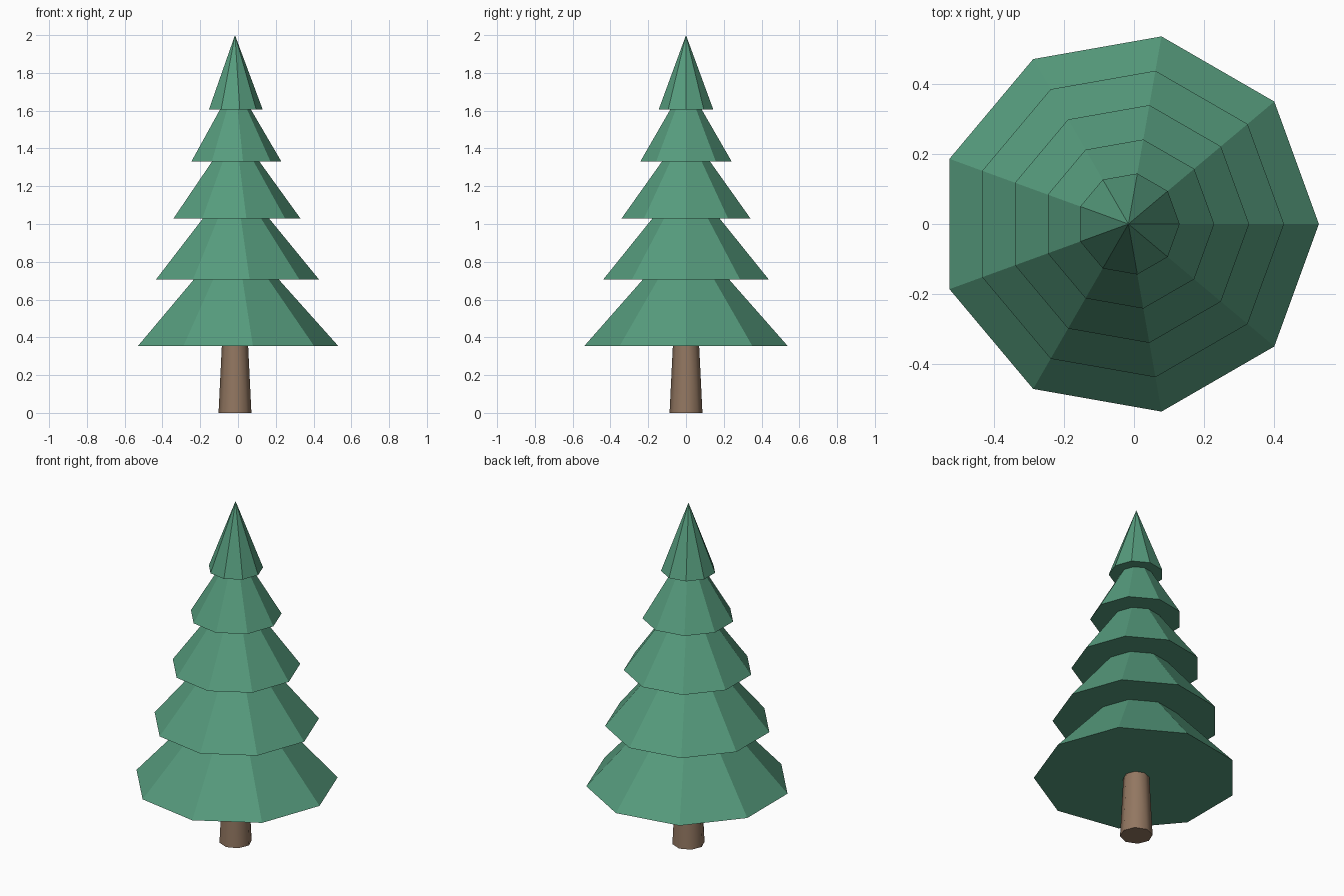
import bpy
import math

if "Cube" in bpy.data.objects:
    bpy.data.objects.remove(bpy.data.objects["Cube"], do_unlink=True)

CENTRE_X = -0.016


def make_material(name, colour):
    mat = bpy.data.materials.new(name)
    mat.use_nodes = True
    mat.diffuse_color = (*colour, 1)
    mat.node_tree.nodes["Principled BSDF"].inputs["Base Color"].default_value = (*colour, 1)
    return mat


def make_cone(name, sides, base_radius, top_radius, base_z, top_z, mat):
    """Upright cone with its first corner pointing along +x."""
    bpy.ops.mesh.primitive_cone_add(
        vertices=sides, radius1=base_radius, radius2=top_radius,
        depth=top_z - base_z, location=(CENTRE_X, 0, (base_z + top_z) / 2),
        rotation=(0, 0, -math.pi / 2))
    obj = bpy.context.object
    obj.name = name
    bpy.ops.object.transform_apply(location=False, rotation=True, scale=False)
    obj.data.materials.append(mat)
    return obj


green = make_material("needle green", (0.093, 0.33, 0.205))
brown = make_material("bark brown", (0.29, 0.185, 0.12))

# Tapered trunk, smooth around its sides, reaching into the lowest tier
make_cone("trunk", 8, 0.087, 0.065, 0, 0.45, brown)
bpy.ops.object.shade_smooth_by_angle(angle=math.radians(50))

# Foliage tiers: radius, base height, tip height
tiers = [
    (0.546, 0.355, 0.965),
    (0.446, 0.705, 1.25),
    (0.346, 1.03, 1.51),
    (0.246, 1.33, 1.75),
    (0.147, 1.605, 2.0),
]
for number, (radius, base, tip) in enumerate(tiers, 1):
    make_cone(f"foliage_tier_{number}", 9, radius, 0, base, tip, green)
